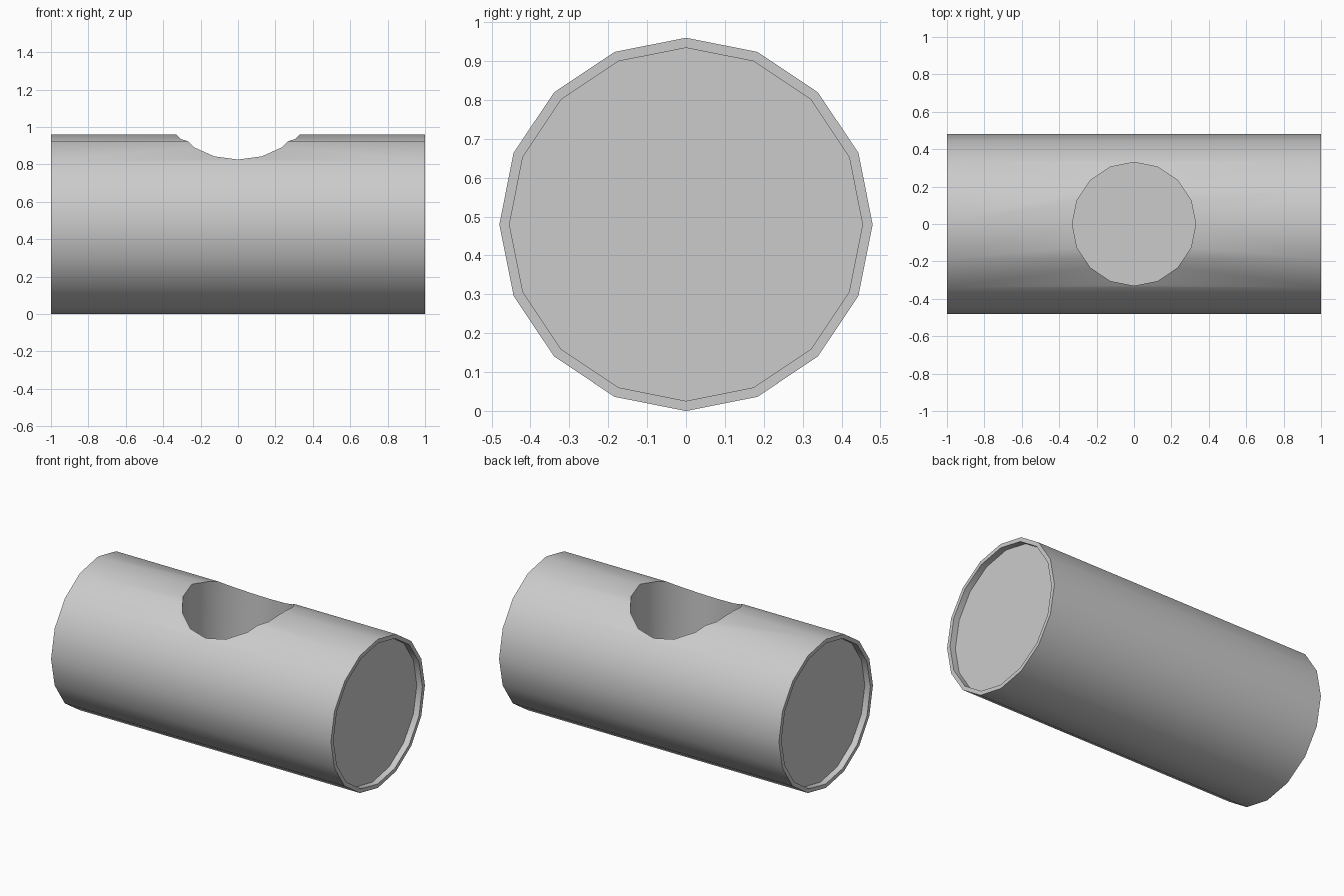
import bpy, bmesh, math
from mathutils import Matrix, Vector

if "Cube" in bpy.data.objects:
    bpy.data.objects.remove(bpy.data.objects["Cube"])

R, HOLE_R, RIM, RECESS, FLOOR = 0.48, 0.33, 0.026, 0.04, 0.35

grey = bpy.data.materials.new("plain grey")
grey.diffuse_color = (0.6, 0.6, 0.6, 1)
grey.use_nodes = True
grey.node_tree.nodes["Principled BSDF"].inputs["Base Color"].default_value = grey.diffuse_color


def add_object(name, bm):
    mesh = bpy.data.meshes.new(name)
    bmesh.ops.recalc_face_normals(bm, faces=bm.faces)
    bm.to_mesh(mesh)
    bm.free()
    mesh.materials.append(grey)
    obj = bpy.data.objects.new(name, mesh)
    bpy.context.collection.objects.link(obj)
    return obj


def cylinder(radius, depth, matrix):
    bm = bmesh.new()
    bmesh.ops.create_cone(bm, cap_ends=True, segments=16, radius1=radius,
                          radius2=radius, depth=depth, matrix=matrix)
    return bm


# Horizontal body with a thin rim and a sunken disc at each end
bm = cylinder(R, 2, Matrix.Translation((0, 0, R)) @ Matrix.Rotation(math.pi / 2, 4, 'Y'))
axis = Vector((0, 0, R))
for cap in [f for f in bm.faces if len(f.verts) > 4]:
    side = math.copysign(1, cap.calc_center_median().x)
    bmesh.ops.inset_region(bm, faces=[cap], thickness=0.0)
    for v in cap.verts:
        v.co.yz = axis.yz + (v.co.yz - axis.yz) * ((R - RIM) / R)
    disc = bmesh.ops.extrude_discrete_faces(bm, faces=[cap])["faces"][0]
    for v in disc.verts:
        v.co.x -= side * RECESS
bmesh.ops.remove_doubles(bm, verts=bm.verts, dist=1e-5)
body = add_object("body", bm)

# Round pocket cut straight down into the top
cutter = add_object("pocket_cutter",
                    cylinder(HOLE_R, 1.0, Matrix.Translation((0, 0, FLOOR + 0.5))))
cutter.hide_render = True
mod = body.modifiers.new("pocket", 'BOOLEAN')
mod.operation = 'DIFFERENCE'
mod.solver = 'EXACT'
mod.object = cutter
bpy.context.view_layer.objects.active = body
body.select_set(True)
cutter.select_set(False)
bpy.ops.object.modifier_apply(modifier=mod.name)
bpy.data.objects.remove(cutter)

# Smooth sides, crisp edges
bpy.ops.object.shade_smooth_by_angle(angle=math.radians(30))
